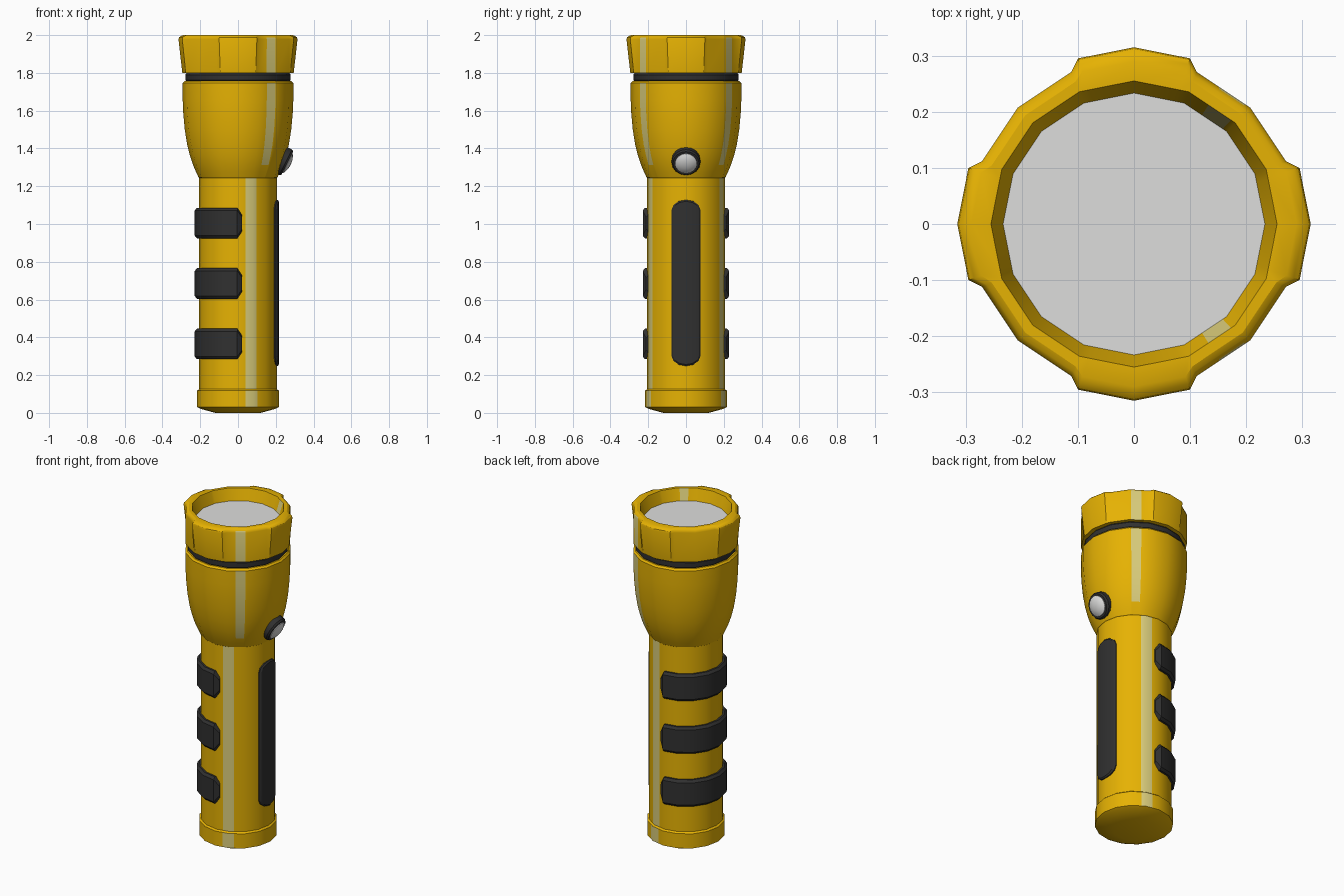
import bpy, bmesh
from math import sin, cos, pi, radians, degrees, sqrt, atan2
from mathutils import Matrix, Vector

if "Cube" in bpy.data.objects:
    bpy.data.objects.remove(bpy.data.objects["Cube"])


def material(name, color):
    m = bpy.data.materials.new(name)
    m.use_nodes = True
    m.diffuse_color = (*color, 1)
    m.node_tree.nodes["Principled BSDF"].inputs["Base Color"].default_value = (*color, 1)
    return m


YELLOW = material("yellow plastic", (0.79, 0.445, 0.001))
PALE = material("pale yellow stripe", (0.7, 0.61, 0.2))
RUBBER = material("dark rubber", (0.03, 0.03, 0.03))
GLASS = material("pale grey", (0.73, 0.73, 0.72))

SIDES = 16
STEP = 360 / SIDES
ROUND = [i * STEP for i in range(SIDES)]
HANDLE_STRIPE = (61, 79)
HEAD_STRIPE = (47, 58)


def finish(name, bm, mats, matrix=None):
    bmesh.ops.remove_doubles(bm, verts=bm.verts, dist=0.0001)
    bmesh.ops.recalc_face_normals(bm, faces=bm.faces)
    mesh = bpy.data.meshes.new(name)
    bm.to_mesh(mesh)
    bm.free()
    for mat in mats:
        mesh.materials.append(mat)
    ob = bpy.data.objects.new(name, mesh)
    bpy.context.collection.objects.link(ob)
    if matrix:
        ob.matrix_world = matrix
    bpy.ops.object.select_all(action='DESELECT')
    ob.select_set(True)
    bpy.context.view_layer.objects.active = ob
    bpy.ops.object.shade_smooth_by_angle(angle=radians(27))


def bridge(bm, a, b):
    """Quads between two closed loops of equal length."""
    n = len(a)
    for i in range(n):
        bm.faces.new((a[i], a[(i + 1) % n], b[(i + 1) % n], b[i]))


def facet(angle):
    """Radius factor that keeps a point on the chord of the many-sided round."""
    return cos(radians(STEP / 2)) / cos(radians(angle % STEP - STEP / 2))


def lathe(name, profile, mat, angles=ROUND, matrix=None, caps=True, stripe=None, stripe_from=0.03):
    """Turn (radius, height, lobe flare) points about z, with a mirrored pair of pale stripes."""
    bm = bmesh.new()
    if stripe:
        angles = sorted(angles + [a for s in stripe for a in (s, 360 - s)])
    loops = []
    for r, z, *flare in profile:
        loop = []
        for a in angles:
            on_lobe = abs((a + 45) % 90 - 45) < 20
            rr = (r + (flare[0] if flare and on_lobe else 0)) * facet(a)
            loop.append(bm.verts.new((rr * cos(radians(a)), rr * sin(radians(a)), z)))
        loops.append(loop)
    for a, b in zip(loops, loops[1:]):
        bridge(bm, a, b)
    if caps:
        bm.faces.new(loops[0])
        bm.faces.new(loops[-1])
    if stripe:
        bm.normal_update()
        for f in bm.faces:
            c = f.calc_center_median()
            outward = abs(f.normal.z) < 0.6 and c.xy.length > 0.2
            azimuth = abs(degrees(atan2(c.y, c.x)))
            if outward and stripe[0] < azimuth < stripe[1] and c.z > stripe_from:
                f.material_index = 1
    finish(name, bm, (mat, PALE) if stripe else (mat,), matrix)


# Handle, tail cap and flared body
lathe("handle_tube", [(0.206, 0.1), (0.206, 1.255)], YELLOW, stripe=HANDLE_STRIPE)
lathe("tail_cap", [(0.12, 0), (0.2, 0.022), (0.216, 0.03), (0.216, 0.118), (0.206, 0.126)],
      YELLOW, stripe=HANDLE_STRIPE)
lathe("flared_body", [(0.2, 1.24), (0.209, 1.247), (0.222, 1.275), (0.238, 1.312), (0.254, 1.36),
                      (0.269, 1.42), (0.282, 1.5), (0.29, 1.59), (0.293, 1.66), (0.293, 1.747),
                      (0.283, 1.757)], YELLOW, stripe=HEAD_STRIPE, stripe_from=1.33)
lathe("seal_ring", [(0.268, 1.75), (0.279, 1.762), (0.279, 1.79), (0.268, 1.804)], RUBBER)

# Lamp head with four flaring lobes and a hollow mouth
lobe_angles = ROUND + [(q * 90 + s * 18.7) % 360 for q in range(4) for s in (-1, 1)]
lathe("lamp_head", [(0.268, 1.798), (0.292, 1.8, 0.003), (0.293, 1.978, 0.022),
                    (0.29, 1.988, 0.022), (0.284, 1.995, 0.02), (0.274, 2.0, 0.016), (0.255, 2.0),
                    (0.233, 1.93)],
      YELLOW, lobe_angles, caps=False, stripe=HEAD_STRIPE)
lathe("lens", [(0.234, 1.9), (0.234, 1.931)], GLASS)

# Wrap-around grips: (angle, half height, outer radius) stations
side = [(84, 0.045, 0.212), (91, 0.081, 0.229)]
middle = [(i * STEP, 0.081, 0.229) for i in range(5, 12)]
stations = side + middle + [(360 - a, h, r) for a, h, r in reversed(side)]


def grip(name, height):
    bm = bmesh.new()
    loops = []
    for a, h, r in stations:
        section = [(0.19, -h), (r - 0.012, -h), (r, 0.014 - h),
                   (r, h - 0.014), (r - 0.012, h), (0.19, h)]
        loops.append([bm.verts.new((p * cos(radians(a)), p * sin(radians(a)), height + z))
                      for p, z in section])
    for a, b in zip(loops, loops[1:]):
        bridge(bm, a, b)
    bm.faces.new(loops[0])
    bm.faces.new(loops[-1])
    finish(name, bm, (RUBBER,))


for i, part in enumerate(("lower", "middle", "upper")):
    grip(part + "_grip", 0.365 + 0.32 * i)

# Long rounded thumb strip, bent to the handle
bm = bmesh.new()
loops = []
for radius, inset in ((0.18, 0), (0.21, 0), (0.216, 0.008)):
    top = []
    for i in range(7):
        t = pi * i / 6
        top.append(((0.077 - inset) * cos(t), 0.385 + (0.055 - inset) * sin(t)))
    points = top + [(y, -z) for y, z in reversed(top)]
    loops.append([bm.verts.new((sqrt(radius ** 2 - y ** 2), y, 0.688 + z)) for y, z in points])
for a, b in zip(loops, loops[1:]):
    bridge(bm, a, b)
face = loops[-1]
for i in range(6):
    bm.faces.new((face[i], face[i + 1], face[-2 - i], face[-1 - i]))
finish("thumb_strip", bm, (RUBBER,))

# Tilted push button on the flare
tilt = Vector((0.89, 0, -0.45)).to_track_quat('Z', 'Y').to_matrix().to_4x4()
place = Matrix.Translation((0.245, 0, 1.33)) @ tilt
lathe("button_ring", [(0.076, -0.03), (0.076, 0.008), (0.069, 0.018), (0.059, 0.018)],
      RUBBER, matrix=place)
lathe("button", [(0.059, 0.01), (0.057, 0.021), (0.044, 0.029), (0.025, 0.035), (0.008, 0.037)],
      GLASS, matrix=place)
